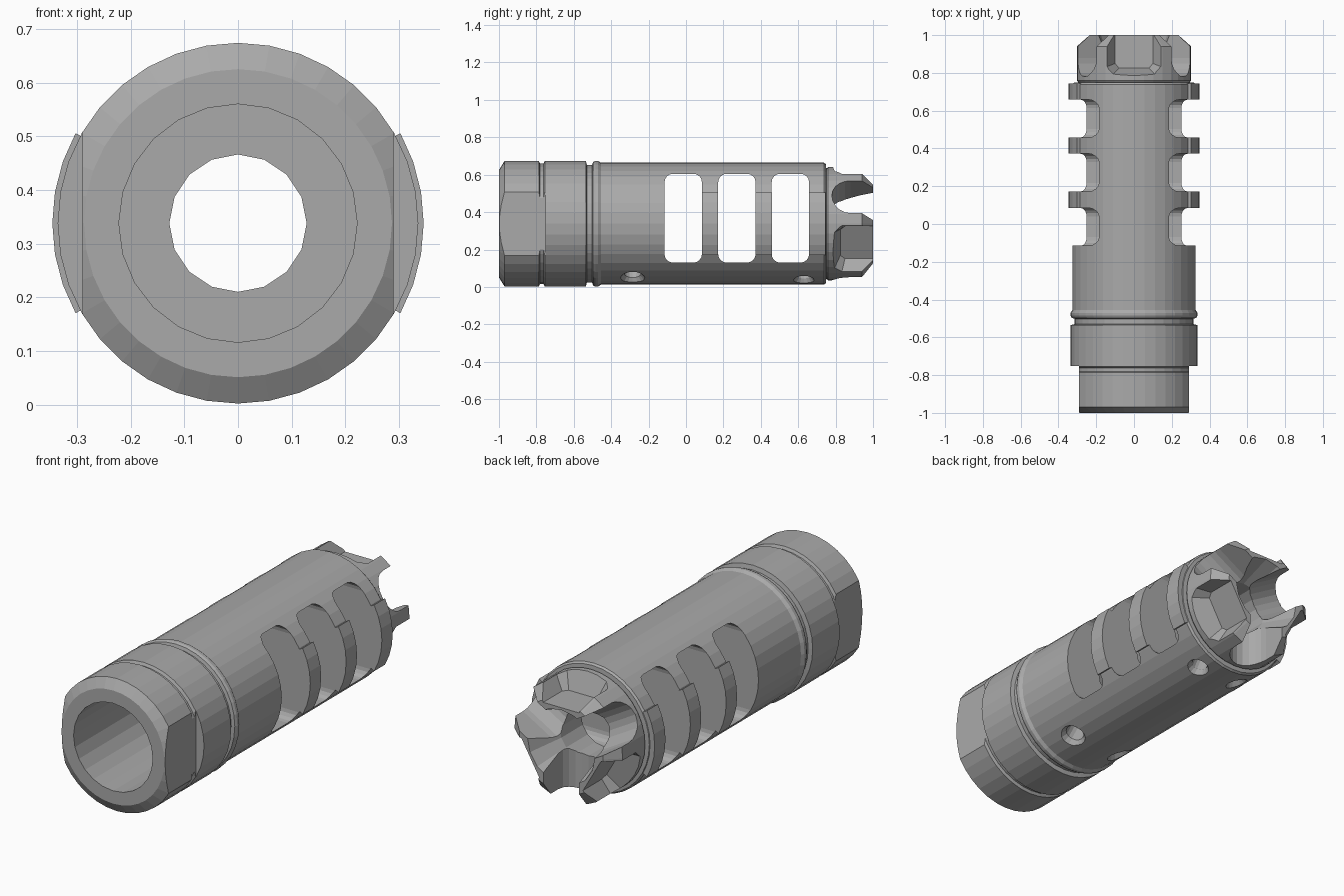
import bpy, bmesh
from math import sin, cos, pi, radians
from mathutils import Vector

old = bpy.data.objects.get("Cube")
if old:
    bpy.data.objects.remove(old)

AXIS = Vector((0, 0, 0.338))

steel = bpy.data.materials.new("grey steel")
steel.use_nodes = True
steel.diffuse_color = (0.4, 0.4, 0.4, 1)
steel.node_tree.nodes["Principled BSDF"].inputs["Base Color"].default_value = (0.4, 0.4, 0.4, 1)


def loft(name, rings):
    """Skin equal-length rings of points and cap both ends."""
    bm = bmesh.new()
    rows = [[bm.verts.new(AXIS + Vector(p)) for p in ring] for ring in rings]
    n = len(rows[0])
    for a, b in zip(rows, rows[1:]):
        for i in range(n):
            j = (i + 1) % n
            bm.faces.new((a[i], a[j], b[j], b[i]))
    bm.faces.new(rows[0])
    bm.faces.new(rows[-1])
    bmesh.ops.recalc_face_normals(bm, faces=bm.faces)
    mesh = bpy.data.meshes.new(name)
    bm.to_mesh(mesh)
    bm.free()
    mesh.materials.append(steel)
    obj = bpy.data.objects.new(name, mesh)
    bpy.context.collection.objects.link(obj)
    return obj


def turned(name, profile, sides):
    """Solid of revolution along y from (y, radius) pairs."""
    turn = [2 * pi * i / sides for i in range(sides)]
    return loft(name, [[(r * sin(a), y, r * cos(a)) for a in turn] for y, r in profile])


def radial(name, angle, sections):
    """Solid along a radial direction from (height, [(across, y)]) sections."""
    c, s = cos(radians(angle)), sin(radians(angle))
    return loft(name, [[(h * c - u * s, y, h * s + u * c) for u, y in pts]
                       for h, pts in sections])


def rounded(u0, u1, y0, y1, r, steps=4):
    """Rounded rectangle outline."""
    corners = [(u1 - r, y1 - r), (u0 + r, y1 - r), (u0 + r, y0 + r), (u1 - r, y0 + r)]
    return [(cx + r * cos(a), cy + r * sin(a))
            for k, (cx, cy) in enumerate(corners)
            for a in [pi / 2 * (k + i / steps) for i in range(steps + 1)]]


def circle(r, y, sides=16):
    return [(r * cos(2 * pi * i / sides), y + r * sin(2 * pi * i / sides)) for i in range(sides)]


def cut(target, cutter):
    mod = target.modifiers.new("cut", 'BOOLEAN')
    mod.operation, mod.solver, mod.object = 'DIFFERENCE', 'EXACT', cutter
    bpy.context.view_layer.objects.active = target
    bpy.ops.object.modifier_apply(modifier=mod.name)
    bpy.data.objects.remove(cutter)


# Turned body: chamfered mount, grooves, rings, sleeve and crown
body = turned("brake_body", [
    (-1, .287), (-.97, .336), (-.787, .336), (-.78, .322), (-.762, .322), (-.755, .336),
    (-.535, .336), (-.53, .314), (-.502, .314), (-.497, .33), (-.485, .336), (-.47, .336),
    (-.455, .326), (.738, .326), (.748, .318), (.75, .295), (.76, .303), (.94, .303), (1, .235)], 36)

# Wrench flats
for side in (0, 180):
    flat = [(-.4, -1.1), (.4, -1.1), (.4, -.752), (-.4, -.752)]
    cut(body, radial("flat_cutter", side, [(.29, flat), (.5, flat)]))

# Side ports through the sleeve
for y in (-.115, .172, .458):
    port = rounded(-.208, .267, y, y + .2, .045)
    cut(body, radial("port_cutter", 0, [(-.6, port), (.6, port)]))

# Mount bore, through bore and flared exit
cut(body, turned("mount_bore_cutter", [(-1.1, .222), (-.2, .222)], 24))
cut(body, turned("through_bore_cutter", [(-.4, .128), (1.1, .128)], 16))
cut(body, turned("exit_cutter", [(.78, .11), (1.03, .2)], 16))

# Crown: round-ended slots alternating with sloped pockets
for k in range(3):
    end = [(.1 * cos(a), .88 - .1 * sin(a)) for a in [pi * i / 10 for i in range(11)]]
    slot = end + [(-.1, 1.1), (.1, 1.1)]
    cut(body, radial("slot_cutter", 30 + 120 * k, [(.01, slot), (.5, slot)]))
    floor = [(-.1, 1.1), (-.1, .85), (-.08, .825), (.08, .825), (.1, .85), (.1, 1.1)]
    mouth = [(-.2, 1.1), (-.2, .81), (-.14, .765), (.14, .765), (.2, .81), (.2, 1.1)]
    cut(body, radial("pocket_cutter", 90 + 120 * k, [(.2, floor), (.36, mouth)]))

# Countersunk screw holes underneath, in mirrored pairs
for y, lean, r in ((-.285, 27, .045), (.63, 22, .038)):
    for side in (-1, 1):
        sections = [(.16, circle(r, y)), (.3, circle(r, y)), (.345, circle(r * 1.8, y))]
        cut(body, radial("screw_cutter", -90 + side * lean, sections))

# Raised baffle lugs on both sides
for name, y in (("front", .085), ("middle", .372), ("rear", .658)):
    for label, base in (("left", pi / 2), ("right", -pi / 2)):
        arc = [base + radians(-29 + 58 * i / 6) for i in range(7)]
        outline = [(.346, a) for a in arc] + [(.308, a) for a in reversed(arc)]
        loft(f"{name}_{label}_baffle_lug",
             [[(r * sin(a), v, r * cos(a)) for r, a in outline] for v in (y, y + .087)])
